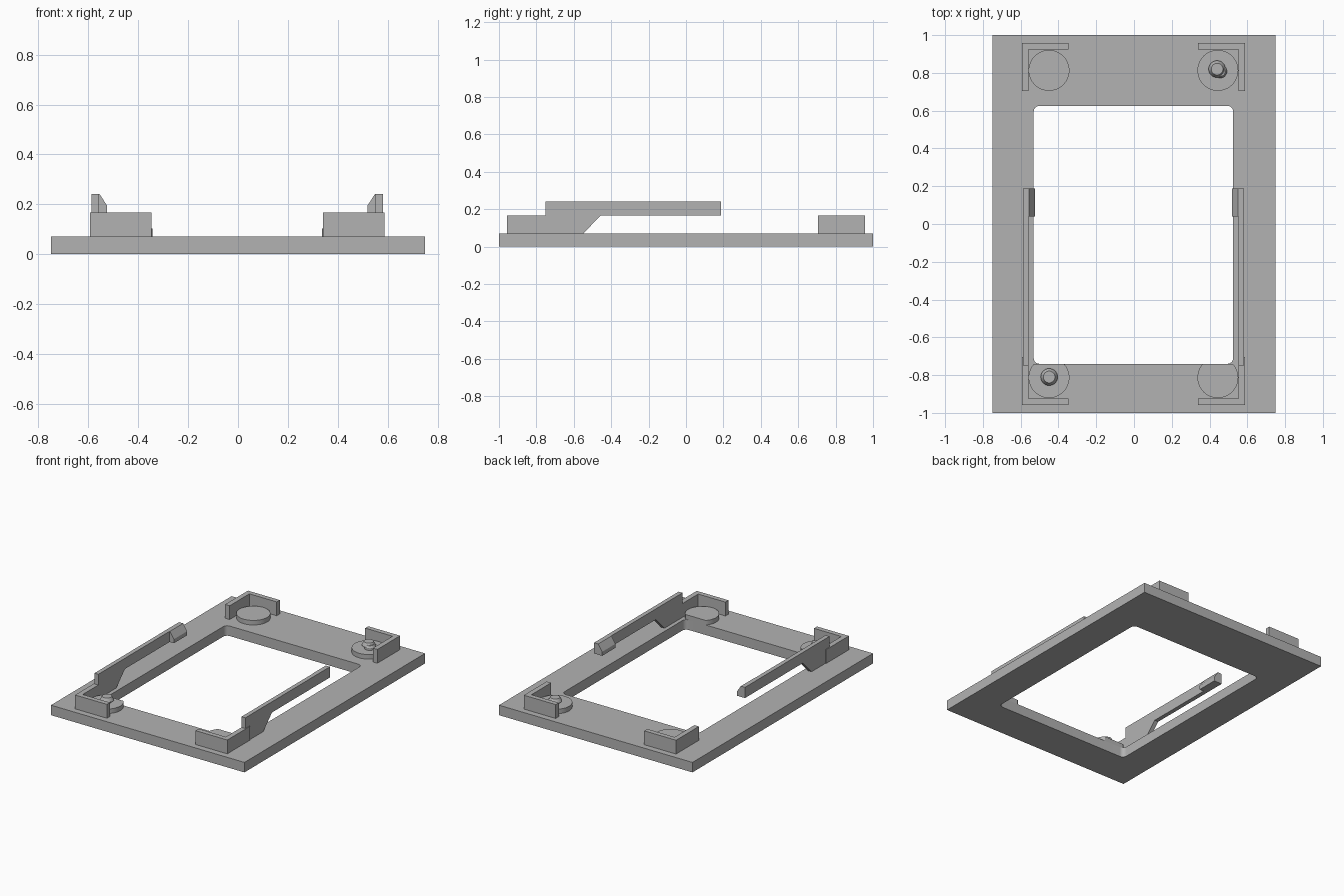
import bpy, bmesh
from math import sin, cos, pi, radians

cube = bpy.data.objects.get("Cube")
if cube:
    bpy.data.objects.remove(cube, do_unlink=True)

grey = bpy.data.materials.new("plain grey")
grey.use_nodes = True
grey.diffuse_color = (0.45, 0.45, 0.45, 1)
grey.node_tree.nodes["Principled BSDF"].inputs["Base Color"].default_value = (0.45, 0.45, 0.45, 1)

CX = -0.003          # centre line of the fittings
TOP = 0.07           # plate top
HOLE_X, HOLE_FRONT, HOLE_BACK = 0.528, -0.74, 0.625


def finish(name, bm, smooth=False):
    bmesh.ops.recalc_face_normals(bm, faces=bm.faces)
    mesh = bpy.data.meshes.new(name)
    bm.to_mesh(mesh)
    bm.free()
    mesh.materials.append(grey)
    ob = bpy.data.objects.new(name, mesh)
    bpy.context.collection.objects.link(ob)
    if smooth:
        bpy.ops.object.select_all(action="DESELECT")
        ob.select_set(True)
        bpy.context.view_layer.objects.active = ob
        bpy.ops.object.shade_smooth_by_angle(angle=radians(30))
    return ob


def prism(name, points, vector, smooth=False):
    """Extrude a closed polygon along a vector."""
    bm = bmesh.new()
    face = bm.faces.new([bm.verts.new(p) for p in points])
    res = bmesh.ops.extrude_face_region(bm, geom=[face], use_keep_orig=True)
    bmesh.ops.translate(bm, vec=vector, verts=[v for v in res["geom"] if isinstance(v, bmesh.types.BMVert)])
    return finish(name, bm, smooth)


def circle(x, y, r, n=64):
    return [(x + r * cos(2 * pi * i / n), y + r * sin(2 * pi * i / n)) for i in range(n)]


def lathe(name, x, y, rings, n=32):
    """Stack of circles given as (radius, height)."""
    bm = bmesh.new()
    loops = [[bm.verts.new((*p, z)) for p in circle(x, y, r, n)] for r, z in rings]
    for a, b in zip(loops, loops[1:]):
        for i in range(n):
            j = (i + 1) % n
            bm.faces.new((a[i], a[j], b[j], b[i]))
    bm.faces.new(loops[0])
    bm.faces.new(loops[-1])
    return finish(name, bm, True)


# Base plate with a round-cornered opening
def base_plate():
    r = 0.03
    hole = []
    corners = [(HOLE_X - r, HOLE_BACK - r), (r - HOLE_X, HOLE_BACK - r),
               (r - HOLE_X, HOLE_FRONT + r), (HOLE_X - r, HOLE_FRONT + r)]
    for k, (x, y) in enumerate(corners):
        for i in range(9):
            a = pi / 2 * (k + i / 8)
            hole.append((CX + x + r * cos(a), y + r * sin(a)))
    bm = bmesh.new()
    edges = []
    for loop in ([(-0.75, -1), (0.75, -1), (0.75, 1), (-0.75, 1)], hole):
        vs = [bm.verts.new((x, y, 0)) for x, y in loop]
        edges += [bm.edges.new((vs[i - 1], vs[i])) for i in range(len(vs))]
    bmesh.ops.triangle_fill(bm, edges=edges, use_beauty=True, normal=(0, 0, 1))
    res = bmesh.ops.extrude_face_region(bm, geom=bm.faces[:], use_keep_orig=True)
    bmesh.ops.translate(bm, vec=(0, 0, TOP), verts=[v for v in res["geom"] if isinstance(v, bmesh.types.BMVert)])
    return finish("base_plate", bm, True)


base_plate()

for sx, side in ((-1, "right"), (1, "left")):
    for sy, end in ((-1, "front"), (1, "back")):
        # L-shaped corner bracket
        ell = [(0.59, 0.957), (0.343, 0.957), (0.343, 0.923),
               (0.555, 0.923), (0.555, 0.705), (0.59, 0.705)]
        prism(f"corner_bracket_{end}_{side}",
              [(CX + sx * x, sy * y, TOP) for x, y in ell], (0, 0, 0.097))

        # Round pad, trimmed flush with the opening
        pad = circle(CX + sx * 0.447, sy * 0.813, 0.108)
        if sy < 0:
            pad = [(x, min(y, HOLE_FRONT)) for x, y in pad]
        prism(f"round_pad_{end}_{side}", [(x, y, TOP) for x, y in pad], (0, 0, 0.032), True)

    # Long clip arm standing on a sloped foot
    arm = [(-0.75, TOP), (-0.55, TOP), (-0.455, 0.167), (0.187, 0.167), (0.187, 0.242), (-0.75, 0.242)]
    prism(f"clip_arm_{side}", [(CX + sx * 0.555, y, z) for y, z in arm], (sx * 0.03, 0, 0))

    # Bevelled hook on the free end of the arm
    hook = [(0.56, 0.167), (0.522, 0.167), (0.522, 0.195), (0.553, 0.242), (0.56, 0.242)]
    prism(f"clip_hook_{side}", [(CX + sx * x, 0.04, z) for x, z in hook], (0, 0.147, 0))

# Locating pins on two opposite pads
pin = [(0.03, 0.10), (0.03, 0.115), (0.045, 0.117), (0.031, 0.142)]
lathe("pin_front_right", -0.449, -0.81, pin)
lathe("pin_back_left", 0.44, 0.82, pin)
lathe("pin_back_left_catch", 0.457, 0.808, [(0.035, 0.10), (0.035, 0.117), (0.026, 0.13)])
